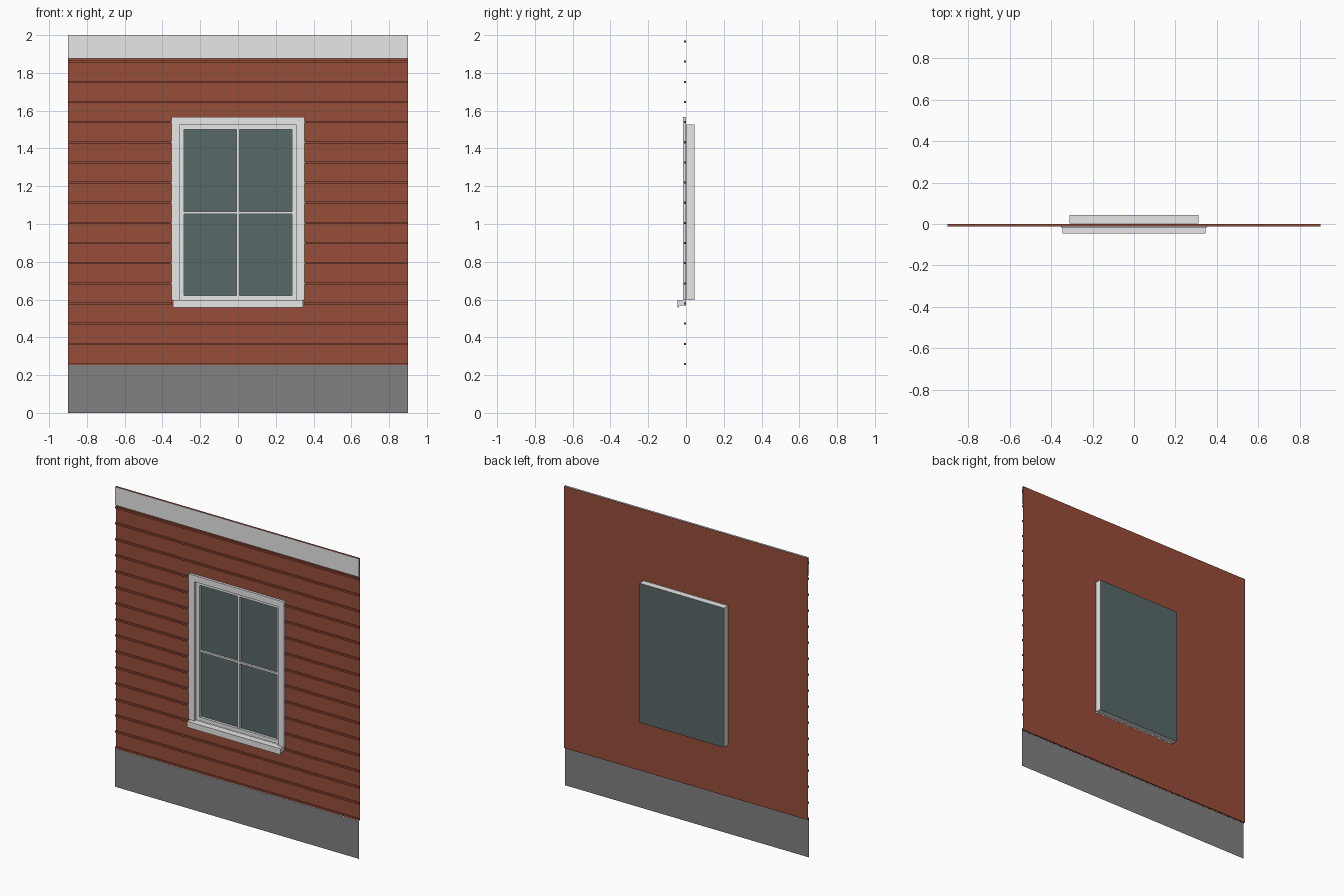
import bpy, bmesh

cube = bpy.data.objects.get("Cube")
if cube:
    bpy.data.objects.remove(cube, do_unlink=True)


def material(name, r, g, b):
    m = bpy.data.materials.new(name)
    m.use_nodes = True
    m.diffuse_color = (r, g, b, 1)
    bsdf = next(n for n in m.node_tree.nodes if n.type == 'BSDF_PRINCIPLED')
    bsdf.inputs["Base Color"].default_value = (r, g, b, 1)
    bsdf.inputs["Roughness"].default_value = 0.8
    return m


RED = material("red siding", 0.31, 0.074, 0.042)
WHITE = material("white paint", 0.8, 0.8, 0.8)
STONE = material("grey foundation", 0.22, 0.22, 0.22)
GLASS = material("dark glass", 0.097, 0.138, 0.138)


def add_box(bm, x0, x1, y0, y1, z0, z1):
    v = [bm.verts.new((x, y, z)) for x in (x0, x1) for y in (y0, y1) for z in (z0, z1)]
    for i in ((0, 1, 3, 2), (4, 6, 7, 5), (0, 4, 5, 1), (2, 3, 7, 6), (0, 2, 6, 4), (1, 5, 7, 3)):
        bm.faces.new([v[k] for k in i])


def add_sheet(bm, x0, x1, z0, z1, y):
    bm.faces.new([bm.verts.new(p) for p in ((x0, y, z0), (x1, y, z0), (x1, y, z1), (x0, y, z1))])


def finish(name, bm, mat):
    bmesh.ops.remove_doubles(bm, verts=bm.verts, dist=1e-5)
    bmesh.ops.recalc_face_normals(bm, faces=bm.faces)
    mesh = bpy.data.meshes.new(name)
    bm.to_mesh(mesh)
    bm.free()
    mesh.materials.append(mat)
    ob = bpy.data.objects.new(name, mesh)
    bpy.context.collection.objects.link(ob)


def boxes(name, mat, *items):
    bm = bmesh.new()
    for item in items:
        add_box(bm, *item)
    finish(name, bm, mat)


def sheet(name, mat, *args):
    bm = bmesh.new()
    add_sheet(bm, *args)
    finish(name, bm, mat)


def ring(w, t, z0, z1, y0, y1, bottom=True):
    """Boxes of a rectangular frame with half width w and border t."""
    parts = [(-w, t - w, y0, y1, z0, z1), (w - t, w, y0, y1, z0, z1),
             (t - w, w - t, y0, y1, z1 - t, z1)]
    if bottom:
        parts.append((t - w, w - t, y0, y1, z0, z0 + t))
    return parts


HALF = 0.9        # half width of the wall
BASE = 0.253      # top of the foundation
TOP = 2.0
FRONT = -0.012    # face of the foundation and top board
OPEN, SILL, HEAD = 0.31, 0.597, 1.526   # window opening

# Wall sheet around the window opening
bm = bmesh.new()
xs = (-HALF, -OPEN, OPEN, HALF)
zs = (BASE, SILL, HEAD, TOP)
for i in range(3):
    for j in range(3):
        if (i, j) != (1, 1):
            add_sheet(bm, xs[i], xs[i + 1], zs[j], zs[j + 1], 0)
finish("siding_wall", bm, RED)

# Horizontal battens, interrupted by the window
strips = []
for i in range(17):
    z = BASE + 0.0005 + i * 0.1067
    spans = [(-HALF, -0.35), (0.35, HALF)] if 0.55 < z < 1.57 else [(-HALF, HALF)]
    strips += [(a, b, -0.011, -0.0005, z, z + 0.011) for a, b in spans]
boxes("siding_battens", RED, *strips)

# Foundation and top board
sheet("foundation", STONE, -HALF, HALF, 0, BASE, FRONT)
sheet("top_board", WHITE, -HALF, HALF, 1.877, TOP, FRONT)

# Window
boxes("window_trim", WHITE, *ring(0.352, 0.042, SILL, 1.567, -0.017, -0.0005, False))
boxes("window_sill", WHITE,
      (-0.344, 0.344, -0.045, -0.0005, 0.568, SILL),
      (-0.344, 0.344, -0.045, -0.038, 0.557, 0.568))
boxes("window_sash", WHITE, *ring(0.311, 0.025, SILL, HEAD, 0.003, 0.0445))
boxes("muntins", WHITE,
      (-0.008, 0.008, 0.006, 0.021, 0.62, 1.502),
      (-0.287, 0.287, 0.007, 0.021, 1.054, 1.066))
sheet("front_glass", GLASS, -0.287, 0.287, 0.62, 1.502, 0.02)
sheet("back_glass", GLASS, -0.311, 0.311, SILL, HEAD, 0.045)
